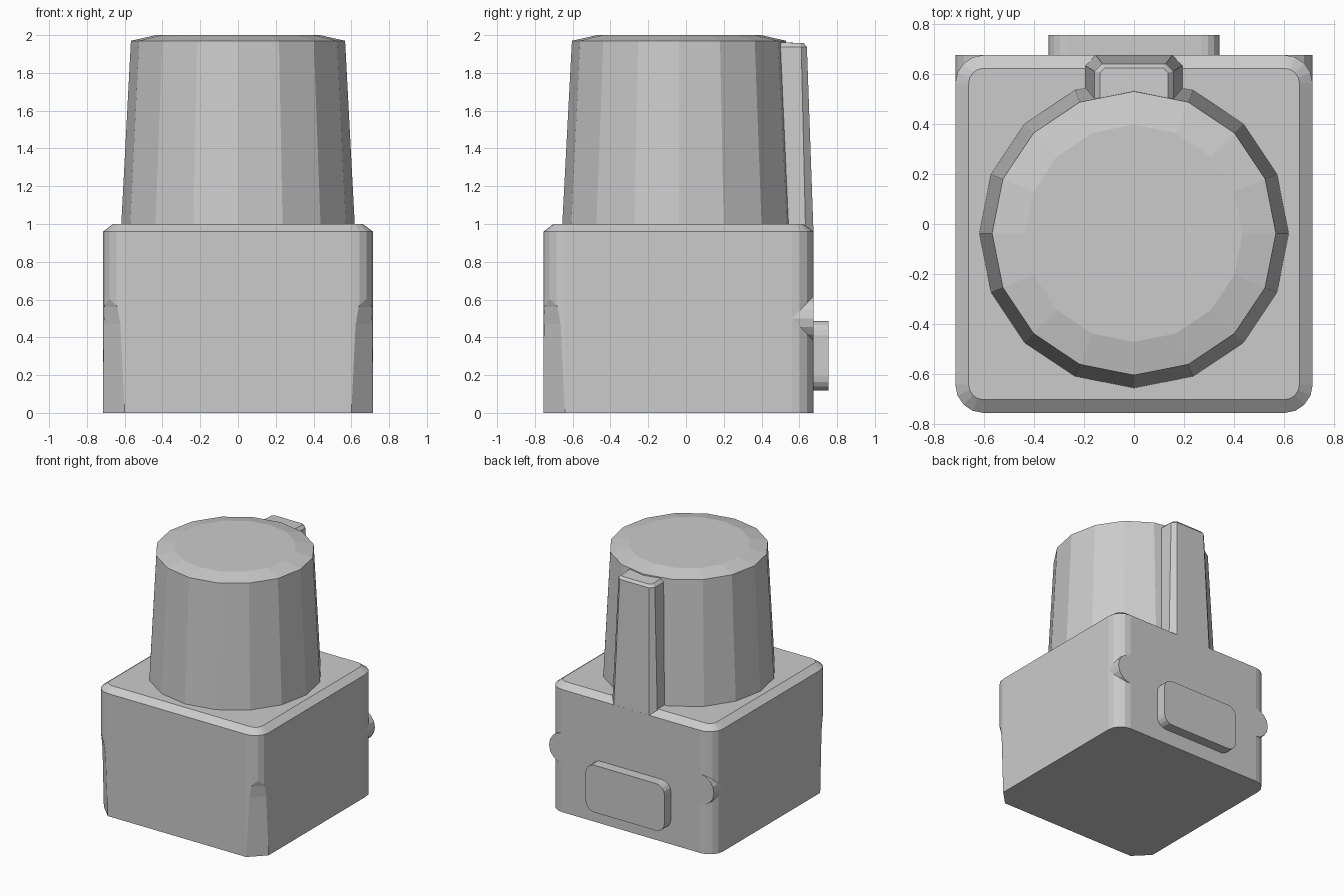
import bpy
from math import sin, cos, pi, sqrt

if "Cube" in bpy.data.objects:
    bpy.data.objects.remove(bpy.data.objects["Cube"])


def loft(name, rings):
    """Closed solid skinned through rings of equal point count."""
    n = len(rings[0])
    verts = [p for r in rings for p in r]
    faces = [tuple(reversed(range(n))),
             tuple(range((len(rings) - 1) * n, len(rings) * n))]
    for k in range(len(rings) - 1):
        for i in range(n):
            j = (i + 1) % n
            faces.append((k*n + i, k*n + j, (k+1)*n + j, (k+1)*n + i))
    me = bpy.data.meshes.new(name)
    me.from_pydata(verts, [], faces)
    import bmesh
    bm = bmesh.new()
    bm.from_mesh(me)
    bmesh.ops.recalc_face_normals(bm, faces=bm.faces)
    bm.to_mesh(me)
    bm.free()
    ob = bpy.data.objects.new(name, me)
    bpy.context.collection.objects.link(ob)
    return ob


def rounded_rect(u0, u1, v0, v1, r, seg=4):
    pts = []
    centres = [(u1-r, v1-r), (u0+r, v1-r), (u0+r, v0+r), (u1-r, v0+r)]
    for q, (cu, cv) in enumerate(centres):
        for i in range(seg + 1):
            a = (q + i / seg) * pi / 2
            pts.append((cu + r*cos(a), cv + r*sin(a)))
    return pts


X, Y0, Y1, R = 0.714, -0.755, 0.675, 0.114

# Base block with rounded corners and bevelled top
outer = rounded_rect(-X, X, Y0, Y1, R)
inner = rounded_rect(-X + 0.053, X - 0.053, Y0 + 0.053, Y1 - 0.053, R - 0.053)
base = loft("base", [[(x, y, 0) for x, y in outer],
                     [(x, y, 0.96) for x, y in outer],
                     [(x, y, 1.0) for x, y in inner]])

# Sloping flats cut into the two front corners
profile = [(0.0803, -0.01), (0.0935, 0.47), (0.103, 0.56), (0.118, 0.62),
           (0.3, 0.62), (0.3, -0.01)]
bpy.context.view_layer.objects.active = base
for s in (-1, 1):
    cx, cy, k = s * (X - R), Y0 + R, 1 / sqrt(2)
    cutter = loft("corner_cutter",
                  [[(cx + s*k*(d + w), cy + k*(w - d), z) for d, z in profile]
                   for w in (-0.3, 0.3)])
    cutter.hide_render = True
    mod = base.modifiers.new("corner_flat", 'BOOLEAN')
    mod.operation = 'DIFFERENCE'
    mod.solver = 'EXACT'
    mod.object = cutter
    bpy.ops.object.modifier_apply(modifier=mod.name)
    bpy.data.objects.remove(cutter)

# Tapered sixteen-sided tower
loft("tower", [[(r * sin(i*pi/8), -0.037 + r * cos(i*pi/8), z) for i in range(16)]
               for r, z in ((0.619, 0.98), (0.567, 1.97), (0.434, 2.0))])

# Rib up the back of the tower
def rib_ring(w, y, c, z, z_in):
    return [(-w, 0.38, z_in), (-w, y - c, z), (-w + c, y, z),
            (w - c, y, z), (w, y - c, z), (w, 0.38, z_in)]


loft("rear_rib", [rib_ring(0.195, 0.675, 0.042, 0.955, 0.955),
                  rib_ring(0.157, 0.64, 0.03, 1.937, 1.937),
                  rib_ring(0.135, 0.624, 0.02, 1.957, 1.968)])

# Round-ended tabs filling the back corners
for s, side in ((-1, "left"), (1, "right")):
    tab = [(s * 0.45, 0.38), *[(s * (0.594 + 0.12*cos(a)), 0.5 + 0.12*sin(a))
           for a in [(-0.5 + i/8) * pi for i in range(9)]], (s * 0.45, 0.62)]
    loft(side + "_tab", [[(x, y, z) for x, z in tab] for y in (0.5, Y1)])

# Rear connector plate
plate = rounded_rect(-0.342, 0.342, 0.118, 0.487, 0.075)
loft("rear_plate", [[(x, y, z) for x, z in plate] for y in (0.65, 0.755)])
